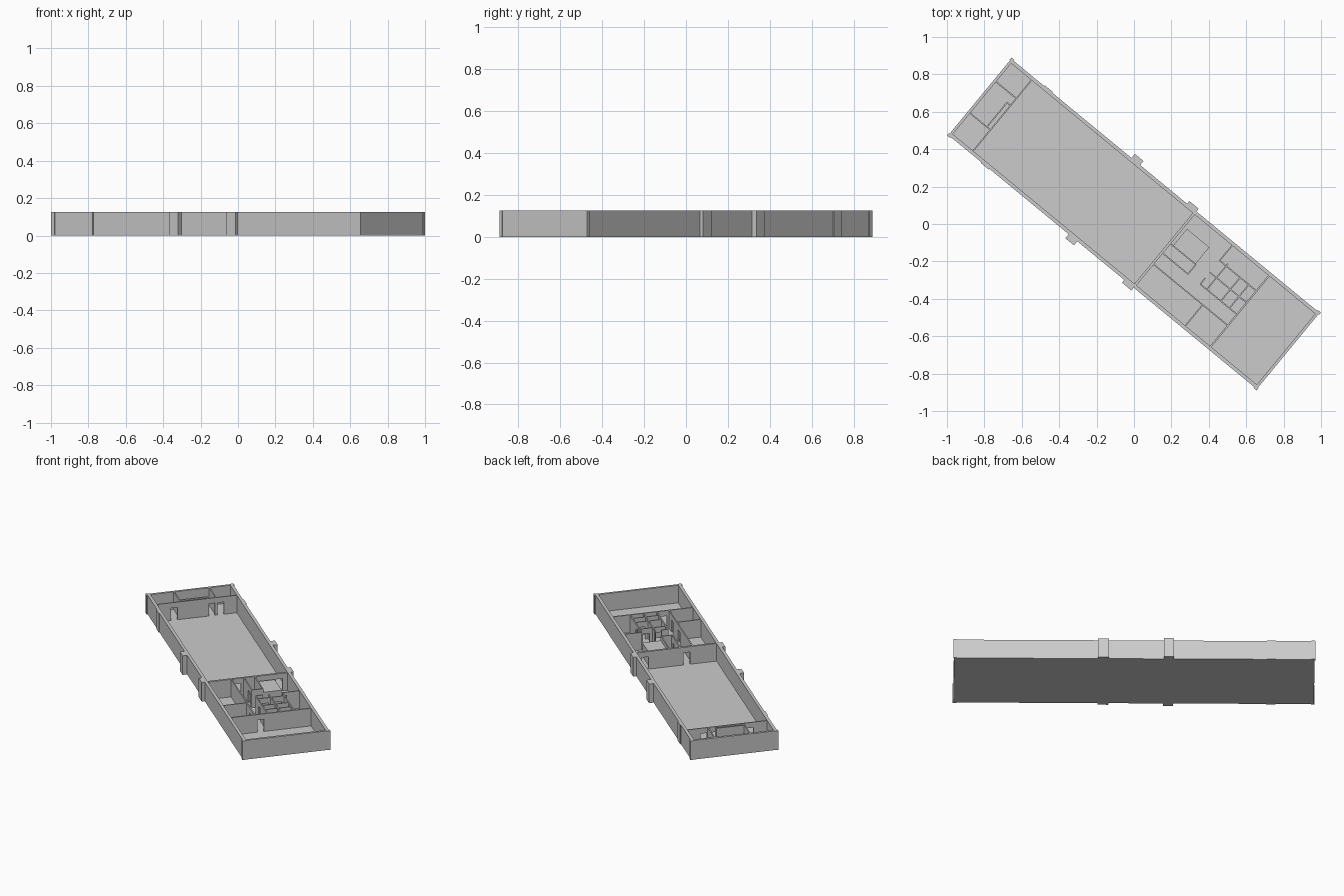
import bpy, bmesh
from math import atan2
from mathutils import Matrix, Vector

if "Cube" in bpy.data.objects:
    bpy.data.objects.remove(bpy.data.objects["Cube"])

H = 0.125          # wall height
FLOOR = 0.01       # slab thickness
DOOR_H = 0.09
ROT = Matrix.Rotation(-atan2(1.355, 1.645), 4, 'Z')


def boxes(name, items):
    """One object from boxes (u0, u1, v0, v1, z0, z1) in the plan's own axes."""
    bm = bmesh.new()
    for u0, u1, v0, v1, z0, z1 in items:
        centre = Vector(((u0 + u1) / 2, (v0 + v1) / 2, (z0 + z1) / 2))
        size = Matrix.Diagonal((u1 - u0, v1 - v0, z1 - z0, 1))
        bmesh.ops.create_cube(bm, size=1, matrix=Matrix.Translation(centre) @ size)
    me = bpy.data.meshes.new(name)
    bm.to_mesh(me)
    bm.free()
    ob = bpy.data.objects.new(name, me)
    ob.matrix_world = ROT
    bpy.context.collection.objects.link(ob)
    return ob


def wall(name, axis, pos, a, b, doors=(), t=0.007, door_w=0.04):
    """Thin wall at u=pos (axis 'u') or v=pos (axis 'v'), with door openings."""
    parts, start = [], a
    for d in sorted(doors):
        parts.append((start, d - door_w / 2, FLOOR / 2, H))
        parts.append((d - door_w / 2, d + door_w / 2, DOOR_H, H))
        start = d + door_w / 2
    parts.append((start, b, FLOOR / 2, H))
    lo, hi = pos - t / 2, pos + t / 2
    boxes(name, [(lo, hi, p, q, z0, z1) if axis == 'u' else (p, q, lo, hi, z0, z1)
                 for p, q, z0, z1 in parts])


L, W, T = 1.068, 0.264, 0.019

# Floor and outer shell
boxes("floor_slab", [(-L + .002, L - .002, -W + .002, W - .002, 0, FLOOR)])
for s, side in ((-1, "front"), (1, "back")):
    v0, v1 = sorted((s * W, s * (W - T)))
    boxes(side + "_outer_wall", [(-L, L, v0, v1, 0, H)])
    u0, u1 = sorted((s * L, s * (L - T * .8)))
    boxes(side + "_end_wall", [(u0, u1, -W + T, W - T, 0, H)])

    # Pilasters and corner posts along the long sides
    for i, (a, b, out) in enumerate(((-.235, -.175, .292), (.15, .215, .283),
                                     (-.84, -.785, .269),
                                     (-1.072, -1.05, .27), (1.05, 1.072, .27))):
        p, q = sorted((s * (W - .01), s * out))
        boxes(f"{side}_pilaster_{i}", [(a, b, p, q, 0, H)])

IN = W - T + .003
# Cross walls that divide the building
wall("storage_wall", 'u', -.912, -IN, IN, (-.14, .09, .145))
wall("hall_wall", 'u', .212, -IN, IN, (-.063, .093 + .1), t=.014)
wall("end_room_wall", 'u', .733, -IN, IN, (-.066,), t=.009)

# Storage rooms at the far end
wall("storage_divider_a", 'v', .118, -1.06, -.912)
wall("storage_divider_b", 'v', -.10, -1.06, -.912)
wall("storage_recess_back", 'u', -.937, -.10, .07)
wall("storage_recess_side", 'v', .07, -.937, -.912)

# Office rooms
wall("office_wall", 'v', -.10, .212, .733, (.50, .65))
wall("office_divider", 'u', .558, -IN, -.10)

# Small rooms beside the hall
wall("closet_wall", 'v', -.023, .212, .393, (.34,))
wall("closet_end", 'u', .393, -.023, .045)
wall("closet_back", 'v', .043, .212, .393)
boxes("raised_platform", [(.235, .39, .046, .16, FLOOR / 2, .098)])

# Washroom cluster
wall("washroom_entry_wall", 'u', .478, -.023, .02)
wall("lobby_wall", 'u', .478, .14, IN)
wall("washroom_front", 'v', -.023, .478, .733, (.57,))
wall("washroom_back", 'v', .14, .478, .733, (.58,))
wall("washroom_middle", 'v', .058, .478, .733)
wall("washroom_divider_a", 'u', .523, -.023, .155, (.02, .10))
wall("washroom_divider_b", 'u', .62, -.023, .14, (.10,))
wall("stall_divider", 'u', .68, -.023, .14)
